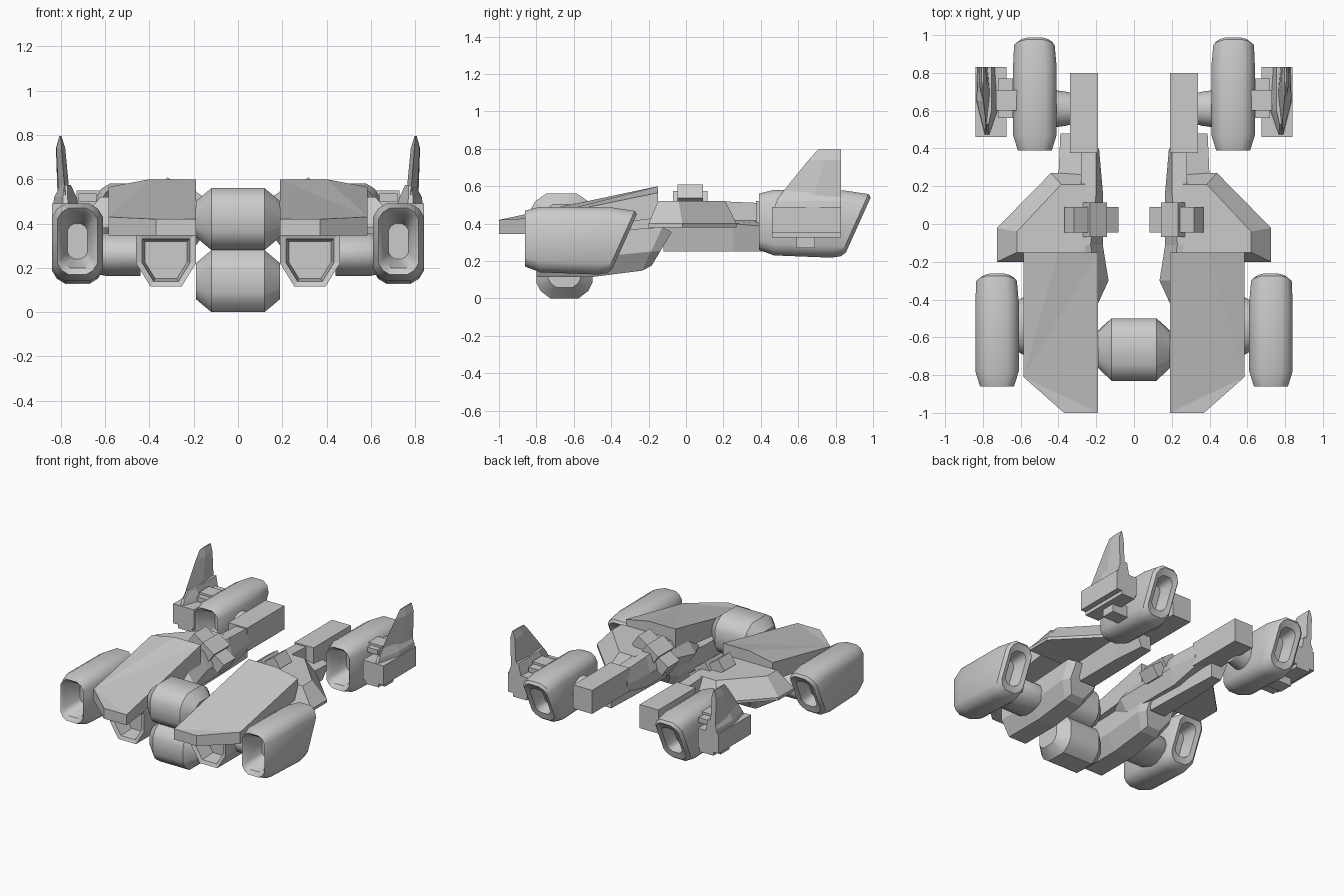
import bpy, bmesh, math
from mathutils import Vector, Matrix


def loft(name, loops, mirror=True, smooth=None, rot=None):
    """Skin a stack of equal-length point loops and cap both ends."""
    bm = bmesh.new()
    rings = [[bm.verts.new(p) for p in lp] for lp in loops]
    n = len(rings[0])
    for a, b in zip(rings, rings[1:]):
        for i in range(n):
            j = (i + 1) % n
            bm.faces.new((a[i], a[j], b[j], b[i]))
    bm.faces.new(rings[0][::-1])
    bm.faces.new(rings[-1])
    if rot:
        c, ang = Vector(rot[0]), math.radians(rot[1])
        bmesh.ops.rotate(bm, verts=bm.verts, cent=c, matrix=Matrix.Rotation(ang, 3, 'Y'))
    bmesh.ops.triangulate(bm, faces=[f for f in bm.faces if len(f.verts) > 4])
    bmesh.ops.recalc_face_normals(bm, faces=bm.faces)
    me = bpy.data.meshes.new(name)
    bm.to_mesh(me)
    bm.free()
    ob = bpy.data.objects.new(name, me)
    bpy.context.collection.objects.link(ob)
    if mirror:
        ob.modifiers.new("Mirror", 'MIRROR').use_mirror_merge = False
    if smooth:
        bpy.ops.object.select_all(action='DESELECT')
        ob.select_set(True)
        bpy.context.view_layer.objects.active = ob
        bpy.ops.object.shade_smooth_by_angle(angle=math.radians(smooth))
    return ob


def box(name, x, y, z, rot=None):
    return loft(name, [[(x[0], y[0], h), (x[1], y[0], h), (x[1], y[1], h), (x[0], y[1], h)] for h in z], rot=rot)


def round_rect(y, x0, x1, z0, z1, c, shear=0, zc=0.3):
    """Rectangle across y with two-step corners, optionally leaning in y."""
    pts = []
    for k, (cx, cz) in enumerate([(x1 - c, z1 - c), (x0 + c, z1 - c), (x0 + c, z0 + c), (x1 - c, z0 + c)]):
        for d in (0, 45, 90):
            a = math.radians(90 * k + d)
            r = c * (0.88 if d == 45 else 1)
            px, pz = cx + r * math.cos(a), cz + r * math.sin(a)
            pts.append((px, y + shear * (pz - zc), pz))
    return pts


def along_y(sections):
    return [[(x, y, z) for x, z in pts] for y, pts in sections]


# Four identical engine nacelles with hollow ends
def nacelle(name, dx, dy, dz):
    s = [round_rect(-0.70, 0.68, 0.77, 0.24, 0.40, 0.03),
         round_rect(-0.84, 0.65, 0.80, 0.20, 0.45, 0.04),
         round_rect(-0.86, 0.635, 0.815, 0.17, 0.47, 0.05),
         round_rect(-0.78, 0.61, 0.84, 0.14, 0.49, 0.06),
         round_rect(-0.44, 0.61, 0.84, 0.128, 0.487, 0.06, 0.2),
         round_rect(-0.35, 0.62, 0.835, 0.135, 0.468, 0.06, 0.45),
         round_rect(-0.33, 0.635, 0.815, 0.155, 0.45, 0.05, 0.45),
         round_rect(-0.34, 0.665, 0.785, 0.20, 0.41, 0.035, 0.45),
         round_rect(-0.44, 0.68, 0.77, 0.22, 0.39, 0.03, 0.45)]
    loft(name, [[(x + dx, y + dy, z + dz) for x, y, z in l] for l in s], smooth=35)


nacelle("front_engine", 0, 0, 0)
nacelle("rear_engine", -0.2, 1.25, 0.09)


# Twin barrel pods in the middle
def barrel(name, yc, zc, ry, rz):
    prof = [(-0.5, -1), (0.5, -1), (0.85, -0.72), (1, -0.4), (1, 0.4), (0.85, 0.72),
            (0.5, 1), (-0.5, 1), (-0.85, 0.72), (-1, 0.4), (-1, -0.4), (-0.85, -0.72)]
    loft(name, [[(x, yc + ry * k * a, zc + rz * k * b) for a, b in prof]
                for x, k in [(-0.19, 0.58), (-0.12, 1), (0.12, 1), (0.19, 0.58)]],
         mirror=False, smooth=35)


barrel("upper_barrel", -0.665, 0.42, 0.165, 0.14)
barrel("lower_barrel", -0.65, 0.14, 0.15, 0.14)

# Sloped front armour slab
loft("front_armour", [
    [(0.19, -1, 0.345), (0.37, -1, 0.345), (0.585, -0.81, 0.345), (0.585, -0.15, 0.43), (0.40, -0.15, 0.43), (0.19, -0.15, 0.43)],
    [(0.19, -1, 0.42), (0.37, -1, 0.42), (0.585, -0.81, 0.43), (0.585, -0.15, 0.565), (0.40, -0.15, 0.60), (0.19, -0.15, 0.60)]])


# Intake pod below the armour, hollow at the front
def hexa(y, k, lift=0, shear=0):
    pts = [(-0.135, 0.12), (0.135, 0.12), (0.135, -0.015), (0.07, -0.12), (-0.07, -0.12), (-0.135, -0.015)]
    return [(0.325 + k * a, y + shear * b, 0.235 + lift + k * b) for a, b in pts]


loft("intake_pod", [hexa(-0.68, 0.7), hexa(-0.79, 0.8), hexa(-0.80, 1), hexa(-0.5, 1),
                    hexa(-0.18, 0.97, 0.03, 0.45), hexa(-0.13, 0.75, 0.03, 0.45)])


# Round struts joining pods and engines
def strut(name, yc, zc, ends, n=14):
    loft(name, [[(x, yc + ry * math.cos(2 * math.pi * i / n), zc + rz * math.sin(2 * math.pi * i / n))
                 for i in range(n)] for x, ry, rz in ends], smooth=40)


strut("front_strut", -0.54, 0.26, [(0.44, 0.15, 0.10), (0.59, 0.15, 0.10), (0.64, 0.12, 0.09)])
strut("rear_strut", 0.61, 0.40, [(0.32, 0.08, 0.07), (0.36, 0.09, 0.08), (0.43, 0.10, 0.10)])

# Side wing with bevelled upper face
loft("side_wing", [
    [(0.26, 0.27, 0.38), (0.44, 0.27, 0.38), (0.725, -0.02, 0.38), (0.725, -0.2, 0.38), (0.26, -0.2, 0.38)],
    [(0.26, 0.27, 0.40), (0.44, 0.27, 0.40), (0.725, -0.02, 0.40), (0.725, -0.2, 0.40), (0.26, -0.2, 0.40)],
    [(0.26, 0.21, 0.52), (0.385, 0.21, 0.52), (0.62, -0.04, 0.52), (0.62, -0.15, 0.52), (0.26, -0.15, 0.52)]])

# Long arm with a tapering nose and lower keel
loft("arm_beam", along_y([
    (-0.42, [(0.19, 0.38), (0.25, 0.40), (0.26, 0.40), (0.26, 0.34), (0.20, 0.34)]),
    (-0.30, [(0.135, 0.38), (0.20, 0.47), (0.26, 0.49), (0.26, 0.32), (0.19, 0.30)]),
    (-0.11, [(0.165, 0.41), (0.23, 0.52), (0.26, 0.52), (0.26, 0.32), (0.20, 0.30)]),
    (0.17, [(0.165, 0.41), (0.20, 0.52), (0.28, 0.52), (0.28, 0.32), (0.20, 0.30)]),
    (0.40, [(0.185, 0.41), (0.20, 0.51), (0.28, 0.51), (0.28, 0.35), (0.20, 0.35)])]))
loft("arm_keel", along_y([
    (-0.12, [(0.24, 0.25), (0.36, 0.25), (0.38, 0.39), (0.24, 0.39)]),
    (0.25, [(0.25, 0.25), (0.36, 0.25), (0.40, 0.40), (0.25, 0.42)]),
    (0.48, [(0.26, 0.25), (0.34, 0.25), (0.39, 0.38), (0.26, 0.42)])]))
box("arm_end_block", (0.19, 0.34), (0.375, 0.80), (0.35, 0.52))

# Tilted clamp around the arm
hub = ((0.225, 0.02, 0.49), -35)
box("clamp_bar", (0.08, 0.37), (-0.045, 0.09), (0.446, 0.534), rot=hub)
box("clamp_collar", (0.17, 0.28), (-0.07, 0.115), (0.42, 0.555), rot=hub)

# Outer tail pod with its links and fin
box("tail_box", (0.675, 0.84), (0.46, 0.83), (0.35, 0.49))
box("tail_box_keel", (0.69, 0.80), (0.46, 0.83), (0.325, 0.352))
box("tail_peg", (0.62, 0.76), (0.59, 0.69), (0.27, 0.35))
box("tail_link", (0.62, 0.73), (0.60, 0.71), (0.40, 0.55))
box("tail_link_plate", (0.64, 0.72), (0.56, 0.77), (0.50, 0.535))
loft("fin_base", [
    [(0.765, 0.47, 0.48), (0.72, 0.60, 0.48), (0.735, 0.83, 0.48), (0.83, 0.83, 0.48), (0.835, 0.65, 0.48), (0.79, 0.47, 0.48)],
    [(0.77, 0.485, 0.52), (0.73, 0.60, 0.52), (0.745, 0.83, 0.52), (0.825, 0.83, 0.52), (0.83, 0.65, 0.52), (0.79, 0.485, 0.52)],
    [(0.77, 0.53, 0.575), (0.755, 0.60, 0.575), (0.755, 0.83, 0.575), (0.80, 0.83, 0.575), (0.80, 0.65, 0.575), (0.785, 0.53, 0.575)]])
loft("tail_fin", [
    [(0.78, 0.485, 0.53), (0.76, 0.68, 0.53), (0.775, 0.83, 0.53), (0.815, 0.83, 0.53), (0.81, 0.68, 0.53)],
    [(0.797, 0.655, 0.74), (0.78, 0.74, 0.74), (0.785, 0.83, 0.74), (0.822, 0.83, 0.74), (0.82, 0.74, 0.74)],
    [(0.80, 0.705, 0.795), (0.797, 0.76, 0.795), (0.798, 0.83, 0.795), (0.806, 0.83, 0.795), (0.807, 0.76, 0.795)]])
